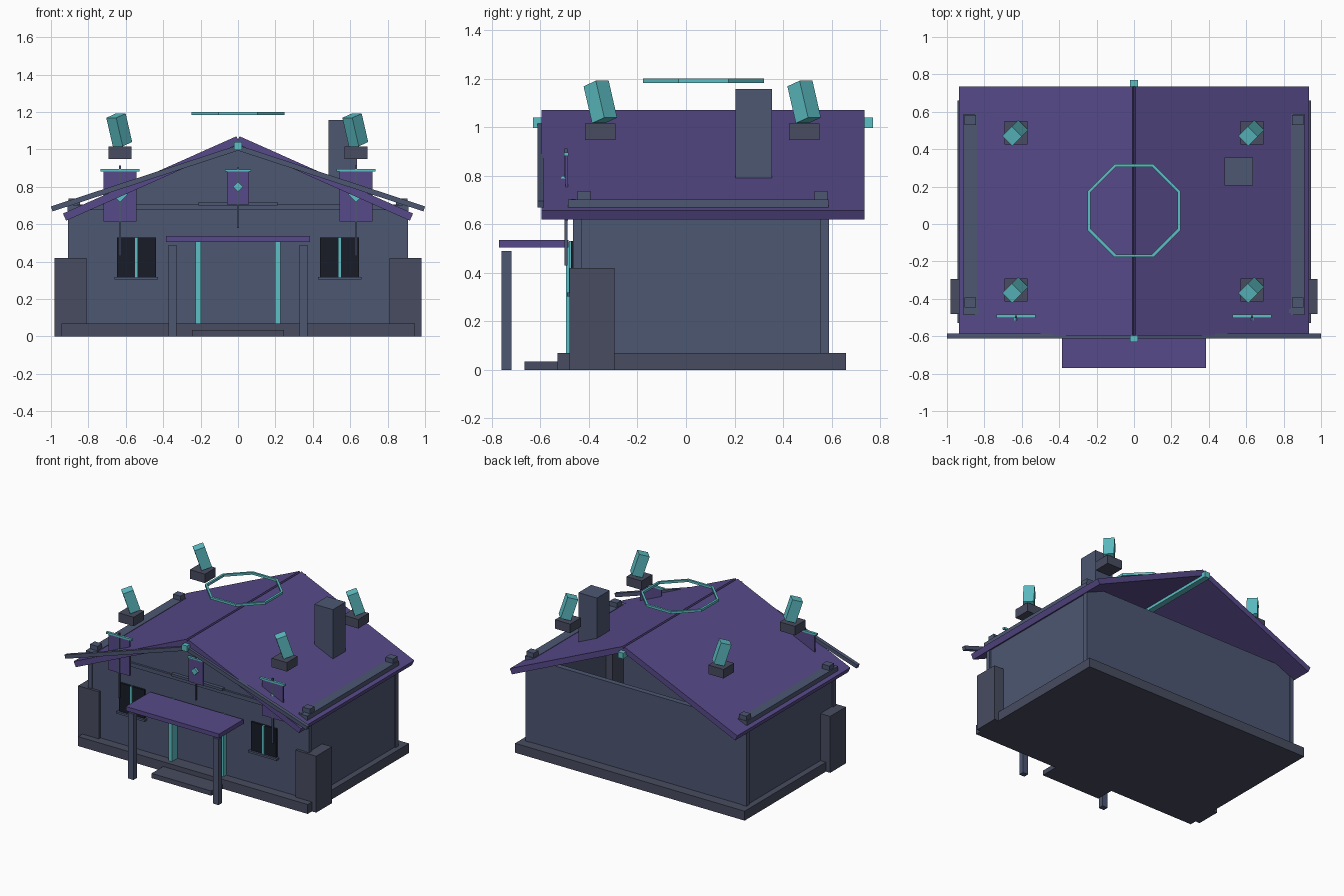
import bpy, bmesh
from math import radians, cos, sin, pi, atan2, hypot
from mathutils import Matrix

if "Cube" in bpy.data.objects:
    bpy.data.objects.remove(bpy.data.objects["Cube"])


def mat(name, rgb):
    m = bpy.data.materials.new(name)
    m.diffuse_color = (*rgb, 1)
    m.use_nodes = True
    m.node_tree.nodes["Principled BSDF"].inputs["Base Color"].default_value = m.diffuse_color
    return m


WALL = mat("slate", (0.075, 0.095, 0.17))
STONE = mat("dark_stone", (0.065, 0.072, 0.115))
ROOF = mat("purple", (0.095, 0.068, 0.25))
TEAL = mat("teal", (0.11, 0.52, 0.56))
GLASS = mat("dark_glass", (0.01, 0.012, 0.02))


def finish(name, bm, m):
    bmesh.ops.recalc_face_normals(bm, faces=bm.faces)
    me = bpy.data.meshes.new(name)
    bm.to_mesh(me)
    bm.free()
    ob = bpy.data.objects.new(name, me)
    me.materials.append(m)
    bpy.context.collection.objects.link(ob)
    return ob


def box(name, x, y, z, m):
    """Box from (min, max) ranges on each axis."""
    bm = bmesh.new()
    bmesh.ops.create_cube(bm, size=1)
    bmesh.ops.scale(bm, vec=[r[1] - r[0] for r in (x, y, z)], verts=bm.verts)
    ob = finish(name, bm, m)
    ob.location = [(r[0] + r[1]) / 2 for r in (x, y, z)]
    return ob


def prism(name, pts, y0, y1, m):
    """Extrude an x-z outline along y."""
    bm = bmesh.new()
    f = bm.faces.new([bm.verts.new((px, y0, pz)) for px, pz in pts])
    ext = bmesh.ops.extrude_face_region(bm, geom=[f])
    verts = [v for v in ext["geom"] if isinstance(v, bmesh.types.BMVert)]
    bmesh.ops.translate(bm, vec=(0, y1 - y0, 0), verts=verts)
    return finish(name, bm, m)


def sloped(name, s, a, b, t, y0, y1, m):
    """Slab whose top edge runs a -> b (outer to ridge), thickness t below."""
    dx, dz = b[0] - a[0], b[1] - a[1]
    n = hypot(dx, dz)
    ox, oz = -dz / n * t, dx / n * t
    pts = [a, b, (b[0] - ox, b[1] - oz), (a[0] - ox, a[1] - oz)]
    return prism(name, [(s * px, pz) for px, pz in pts], y0, y1, m)


def span(s, a, b):
    return tuple(sorted((s * a, s * b)))


# Foundation and step
box("plinth", (-.945, .945), (-.53, .66), (0, .07), STONE)
box("front_step", (-.245, .245), (-.665, -.5), (0, .035), STONE)

# Hollow walls with an open back gable
box("back_wall", (-.9, .9), (.545, .585), (.07, .69), WALL)
box("front_lintel_wall", (-.2, .2), (-.46, -.42), (.52, .69), WALL)
box("door", (-.2, .2), (-.43, -.40), (.07, .52), WALL)
prism("front_gable", [(-.86, .67), (.86, .67), (0, 1.03)], -.46, -.42, WALL)
box("gable_beam", (-.86, .86), (-.475, -.455), (.675, .705), WALL)
box("gable_ledge", (-.21, .21), (-.485, -.455), (.70, .718), WALL)

# Ridge beam and chimney
box("ridge_beam", (-.022, .022), (-.63, .77), (.997, 1.04), TEAL)
box("chimney", (.485, .637), (.205, .355), (.72, 1.157), WALL)

for s, side in ((-1, "left"), (1, "right")):
    # Walls, corner posts and buttresses
    box(side + "_wall", span(s, .865, .9), (-.45, .58), (.07, .645), WALL)
    box(side + "_front_wall", span(s, .2, .9), (-.46, -.42), (.07, .68), WALL)
    for y in (-.465, .555):
        box(side + "_corner_post", span(s, .877, .91), (y, y + .035), (.07, .65), WALL)
    box(side + "_buttress", span(s, .81, .98), (-.48, -.295), (0, .42), STONE)

    # Roof slab, gable fascia, eave rail with end blocks
    sloped(side + "_roof", s, (-.936, .657), (-.008, 1.07), .042, -.595, .735, ROOF)
    sloped(side + "_fascia", s, (-1, .695), (0, 1.023), .028, -.613, -.586, WALL)
    box(side + "_eave_rail", span(s, .84, .912), (-.487, .588), (.67, .703), WALL)
    for y in (-.42, .557):
        box(side + "_rail_block", span(s, .845, .905), (y - .027, y + .027), (.69, .737), WALL)

    # Door jamb and porch post
    box(side + "_door_jamb", span(s, .197, .226), (-.495, -.40), (.07, .525), TEAL)
    box(side + "_porch_post", span(s, .328, .372), (-.76, -.72), (0, .49), WALL)

    # Window
    box(side + "_window", span(s, .438, .647), (-.475, -.45), (.315, .53), GLASS)
    box(side + "_window_bar", span(s, .537, .55), (-.482, -.46), (.315, .53), TEAL)
    box(side + "_window_sill", span(s, .427, .66), (-.49, -.45), (.303, .318), WALL)

    # Floating pedestals with leaning crystals
    for y in (-.353, .487):
        x = s * .631
        box(side + "_pedestal", (x - .0625, x + .0625), (y - .0625, y + .0625), (.948, 1.015), STONE)
        c = box(side + "_crystal", (-.0375, .0375), (-.0375, .0375), (-.08, .08), TEAL)
        c.location = (x - .004, y, 1.104)
        c.rotation_euler = (0, radians(-18), radians(45))

# Porch roof
box("porch_roof", (-.384, .384), (-.77, -.485), (.504, .536), ROOF)

# Hanging banners: pole, cloth, crossbar and diamond emblem
for name, x, k in (("left", -.631, 1), ("middle", 0, .67), ("right", .631, 1)):
    def part(label, w, z0, z1, y0, y1, m):
        return box(name + label, (x - w * k, x + w * k), (y0, y1),
                   (.885 + z0 * k, .885 + z1 * k), m)
    part("_banner", .087, -.27, 0, -.497, -.487, ROOF)
    part("_banner_pole", .006, -.455, .028, -.5, -.489, WALL)
    part("_banner_bar", .104, -.004, .01, -.502, -.484, TEAL)
    d = part("_banner_diamond", .029, -.156, -.098, -.515, -.495, TEAL)
    d.rotation_euler = (0, radians(45), 0)

# Floating octagonal halo
bm = bmesh.new()
rings = []
for r, z in ((.27, 1.183), (.27, 1.2), (.253, 1.2), (.253, 1.183)):
    rings.append([bm.verts.new((r * cos(pi / 8 + i * pi / 4), .072 + r * sin(pi / 8 + i * pi / 4), z))
                  for i in range(8)])
for j in range(4):
    a, b = rings[j], rings[(j + 1) % 4]
    for i in range(8):
        k = (i + 1) % 8
        bm.faces.new((a[i], a[k], b[k], b[i]))
finish("octagon_halo", bm, TEAL)
